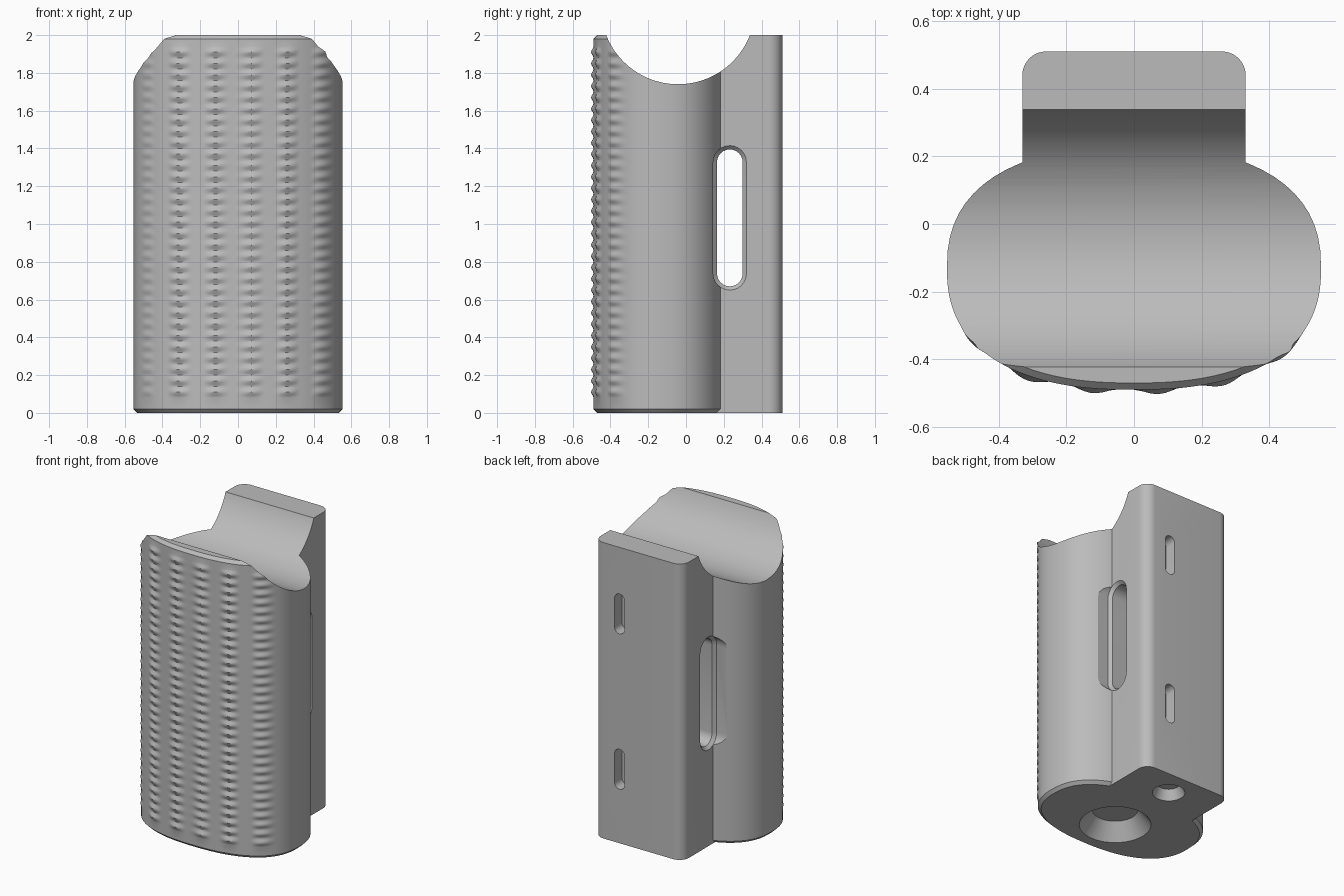
import bpy, bmesh
from math import sin, cos, pi, radians
from mathutils import Vector

old = bpy.data.objects.get("Cube")
if old:
    bpy.data.objects.remove(old)

grey = bpy.data.materials.new("plain_grey")
grey.use_nodes = True
grey.diffuse_color = (0.5, 0.5, 0.5, 1)
grey.node_tree.nodes["Principled BSDF"].inputs["Base Color"].default_value = (0.5, 0.5, 0.5, 1)


def loft(name, rings):
    """Closed solid through a list of equal-length rings."""
    bm = bmesh.new()
    loops = [[bm.verts.new(p) for p in ring] for ring in rings]
    n = len(loops[0])
    for a, b in zip(loops, loops[1:]):
        for i in range(n):
            j = (i + 1) % n
            bm.faces.new((a[i], a[j], b[j], b[i]))
    bm.faces.new(loops[0][::-1])
    bm.faces.new(loops[-1])
    bmesh.ops.recalc_face_normals(bm, faces=bm.faces)
    mesh = bpy.data.meshes.new(name)
    bm.to_mesh(mesh)
    bm.free()
    mesh.materials.append(grey)
    obj = bpy.data.objects.new(name, mesh)
    bpy.context.collection.objects.link(obj)
    return obj


def circle(x, y, r, n=48):
    return [(x + r * cos(2 * pi * i / n), y + r * sin(2 * pi * i / n)) for i in range(n)]


def stadium(u, v0, v1, r, n=12):
    """Upright slot outline with round ends, between heights v0 and v1."""
    top = [(u + r * cos(pi * i / n), v1 - r + r * sin(pi * i / n)) for i in range(n + 1)]
    low = [(u - r * cos(pi * i / n), v0 + r - r * sin(pi * i / n)) for i in range(n + 1)]
    return top + low


def combine(target, tool, operation):
    mod = target.modifiers.new(operation, 'BOOLEAN')
    mod.operation, mod.object, mod.solver = operation, tool, 'EXACT'
    bpy.context.view_layer.objects.active = target
    bpy.ops.object.modifier_apply(modifier=mod.name)
    bpy.data.objects.remove(tool)


# Rounded grip outline: fine steps in front, coarse behind
HALF_W, HALF_D, MID_Y, POWER = 0.553, 0.36, -0.13, 2.4
angles = [pi * i / 32 for i in range(32)] + [pi + pi * i / 110 for i in range(110)]


def outline(angle, inset=0.0):
    c, s = cos(angle), sin(angle)
    x = abs(c) ** (2 / POWER) * (1 if c > 0 else -1)
    y = abs(s) ** (2 / POWER) * (1 if s > 0 else -1)
    return x * (HALF_W - inset), MID_Y + y * (HALF_D - inset)


def ripple(x, y, z):
    """Outward height of the grip texture."""
    if y > -0.3 or not 0.08 < z < 1.94:
        return 0.0
    column = max(0.0, cos(2 * pi * (x - 0.07) / 0.19) + 0.35) / 1.35
    row = 0.5 - 0.5 * cos(2 * pi * (z - 0.08) / 0.06)
    fade = min(1.0, (-0.3 - y) / 0.1)
    return 0.014 * column * row * fade


def body_ring(z, inset=0.0):
    ring = []
    for a in angles:
        x, y = outline(a, inset)
        out = Vector((x, 2.4 * (y - MID_Y), 0)).normalized() * ripple(x, y, z)
        ring.append((x + out.x, y + out.y, z))
    return ring


rows = [0.02] + [0.08 + 0.01 * i for i in range(187)] + [1.98]
body = loft("grip_body", [body_ring(0, 0.02)] + [body_ring(z) for z in rows] + [body_ring(2, 0.02)])

# Rear mounting block with rounded back corners
R, W, BACK = 0.07, 0.33, 0.51
corner = [(W - R + R * cos(pi * i / 20), BACK - R + R * sin(pi * i / 20)) for i in range(11)]
section = [(W, -0.1)] + corner + [(-x, y) for x, y in corner[::-1]] + [(-W, -0.1)]
block = loft("mount_block", [[(x, y, z) for x, y in section] for z in (0, 2)])
combine(body, block, 'UNION')

# Round saddle across the top
saddle = loft("saddle_cutter", [[(x, y, z) for y, z in circle(-0.042, 2.148, 0.408, 128)] for x in (-1, 1)])
combine(body, saddle, 'DIFFERENCE')

# Side-to-side strap slot with bevelled mouths
stations = [(-0.8, 0.02), (-0.33, 0.02), (-0.31, 0), (0.31, 0), (0.33, 0.02), (0.8, 0.02)]
strap = loft("strap_cutter", [
    [(x, y, z) for y, z in stadium(0.232, 0.67 - g, 1.395 + g, 0.068 + g)] for x, g in stations])
combine(body, strap, 'DIFFERENCE')

# Two short slots in the back face
for mid in (0.5, 1.55):
    slot = loft("back_slot_cutter", [
        [(x, y, z) for x, z in stadium(0.14, mid - 0.135, mid + 0.135, 0.037)] for y in (0.43, 0.6)])
    combine(body, slot, 'DIFFERENCE')

# Tapered sockets in the underside: centre y, mouth radius, inner radius, depth
for y0, mouth, inner, depth in ((-0.18, 0.22, 0.14, 0.105), (0.33, 0.1, 0.07, 0.065)):
    slope = (mouth - inner) / depth
    socket = loft("socket_cutter", [
        [(x, y, z) for x, y in circle(0, y0, r)]
        for z, r in ((-0.05, mouth + 0.05 * slope), (depth, inner))])
    combine(body, socket, 'DIFFERENCE')

body.name = "textured_grip_with_mount"
bpy.ops.object.select_all(action='DESELECT')
body.select_set(True)
bpy.context.view_layer.objects.active = body
bpy.ops.object.shade_smooth_by_angle(angle=radians(30))
